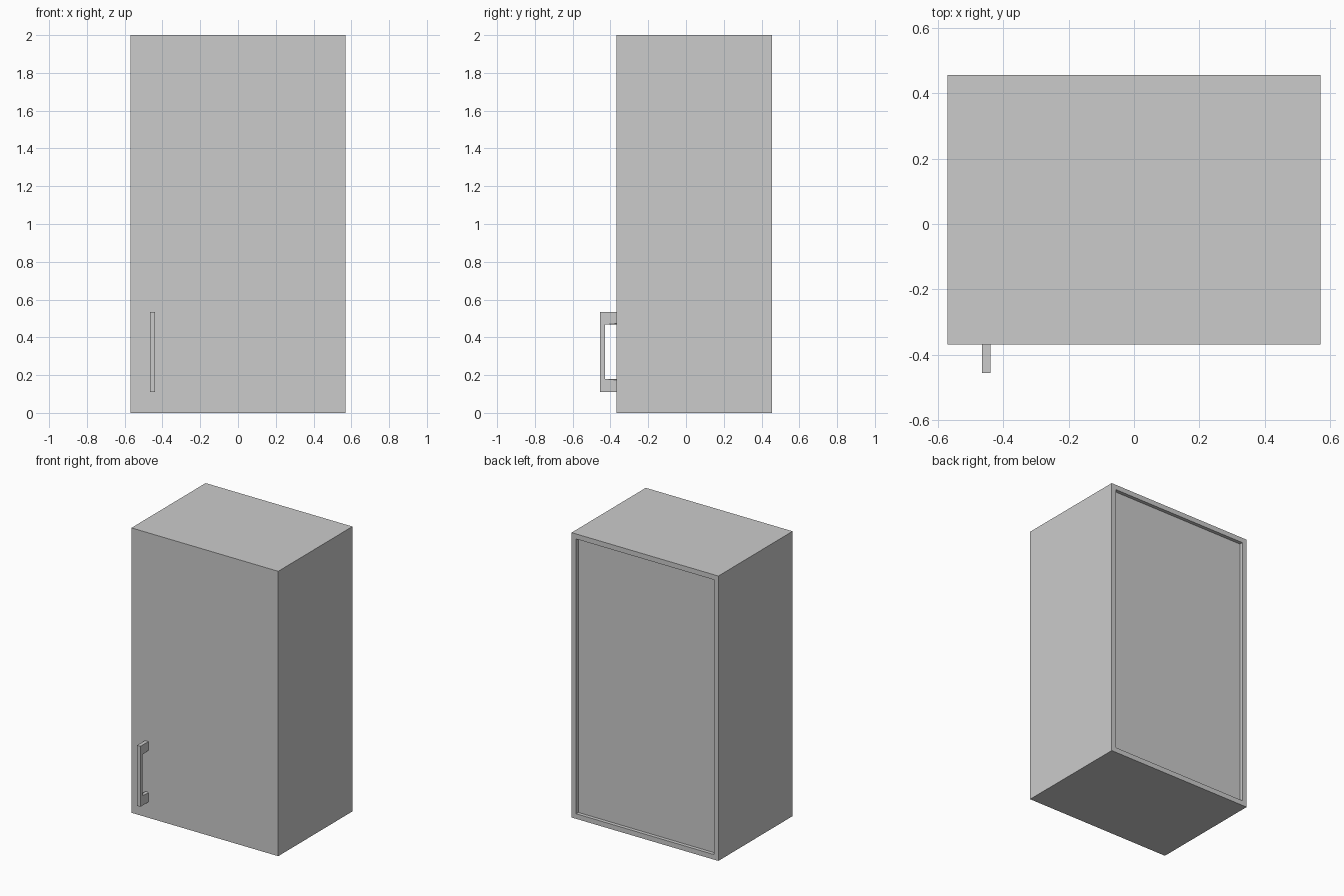
import bpy, bmesh

if "Cube" in bpy.data.objects:
    bpy.data.objects.remove(bpy.data.objects["Cube"])


def make_object(name, bm):
    bmesh.ops.recalc_face_normals(bm, faces=bm.faces[:])
    mesh = bpy.data.meshes.new(name)
    bm.to_mesh(mesh)
    bm.free()
    obj = bpy.data.objects.new(name, mesh)
    bpy.context.collection.objects.link(obj)
    return obj


def extrude_profile(points, x0, x1):
    # Closed (y, z) profile extruded along x
    bm = bmesh.new()
    face = bm.faces.new([bm.verts.new((x0, y, z)) for y, z in points])
    new = bmesh.ops.extrude_face_region(bm, geom=[face])["geom"]
    verts = [g for g in new if isinstance(g, bmesh.types.BMVert)]
    bmesh.ops.translate(bm, verts=verts, vec=(x1 - x0, 0, 0))
    return bm


FRONT, BACK, HALF_W, HEIGHT = -0.368, 0.455, 0.57, 2.0

# Cabinet body with a recessed back panel
bm = extrude_profile([(FRONT, 0), (BACK, 0), (BACK, HEIGHT), (FRONT, HEIGHT)],
                     -HALF_W, HALF_W)
bmesh.ops.recalc_face_normals(bm, faces=bm.faces[:])
back = next(f for f in bm.faces if f.normal.y > 0.9)
bmesh.ops.inset_region(bm, faces=[back], thickness=0.05)
rim = bmesh.ops.extrude_discrete_faces(bm, faces=[back])["faces"]
bmesh.ops.translate(bm, verts=rim[0].verts[:], vec=(0, -0.025, 0))
make_object("cabinet_body", bm)

# Bracket-shaped door handle
z0, z1, z2, z3 = 0.11, 0.18, 0.467, 0.535
y_out, y_in = -0.455, -0.43
bm = extrude_profile([(FRONT, z0), (y_out, z0), (y_out, z3), (FRONT, z3),
                      (FRONT, z2), (y_in, z2), (y_in, z1), (FRONT, z1)],
                     -0.465, -0.439)
bmesh.ops.recalc_face_normals(bm, faces=bm.faces[:])

# Small chamfer on the inner edges of the handle
inner = [e for e in bm.edges
         if all(z1 - 1e-4 < v.co.z < z2 + 1e-4 for v in e.verts)
         and abs(e.verts[0].co.x - e.verts[1].co.x) < 1e-5
         and abs(e.verts[0].co.z - e.verts[1].co.z) < 1e-5]
bmesh.ops.bevel(bm, geom=inner, offset=0.006, segments=1, affect='EDGES')
make_object("door_handle", bm)
